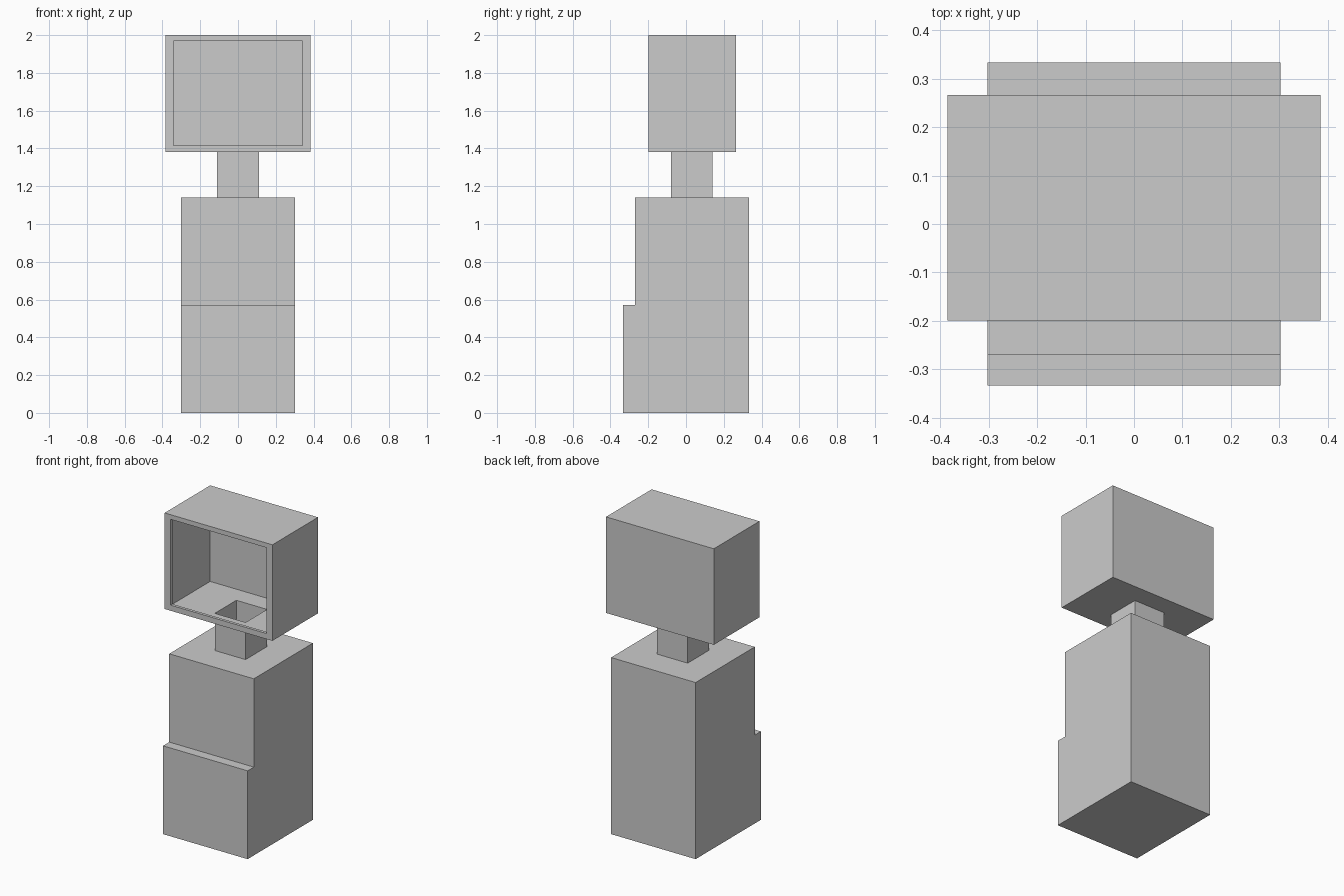
import bpy
import bmesh

if "Cube" in bpy.data.objects:
    bpy.data.objects.remove(bpy.data.objects["Cube"])

bm = bmesh.new()


def step(face, x, y, z):
    """Extrude a rectangular face and fit its new cap to the given ranges."""
    cap = bmesh.ops.extrude_discrete_faces(bm, faces=[face])["faces"][0]
    centre = cap.calc_center_median()
    for v in cap.verts:
        for i, (lo, hi) in enumerate((x, y, z)):
            v.co[i] = lo if v.co[i] < centre[i] else hi
    return cap


# Body: stepped side profile (y, z) swept across the width
profile = [(-0.333, 0), (0.333, 0), (0.333, 1.14),
           (-0.27, 1.14), (-0.27, 0.57), (-0.333, 0.57)]
side = bm.faces.new([bm.verts.new((-0.302, y, z)) for y, z in profile])
swept = bmesh.ops.extrude_face_region(bm, geom=[side], use_keep_orig=True)["geom"]
bmesh.ops.translate(bm, vec=(0.604, 0, 0),
                    verts=[g for g in swept if isinstance(g, bmesh.types.BMVert)])
bmesh.ops.recalc_face_normals(bm, faces=bm.faces[:])
top = max(bm.faces, key=lambda f: f.calc_center_median().z)

# Neck: inset from the body top, then raised
neck_x, neck_y = (-0.11, 0.11), (-0.08, 0.14)
top = step(top, neck_x, neck_y, (1.14, 1.14))
top = step(top, neck_x, neck_y, (1.38, 1.38))

# Head: flared from the neck, then raised as a hollow shell
head_x, head_y = (-0.385, 0.385), (-0.199, 0.266)
top = step(top, head_x, head_y, (1.38, 1.38))
step(top, head_x, head_y, (2.0, 2.0))

# Window: front frame, shallow inward lip, open middle
front = min((f for f in bm.faces if f.calc_center_median().z > 1.5),
            key=lambda f: f.calc_center_median().y)
win_x, win_z = (-0.342, 0.342), (1.416, 1.97)
front = step(front, win_x, (-0.199, -0.199), win_z)
front = step(front, win_x, (-0.18, -0.18), win_z)
bmesh.ops.delete(bm, geom=[front], context='FACES_ONLY')

bmesh.ops.recalc_face_normals(bm, faces=bm.faces[:])
mesh = bpy.data.meshes.new("kiosk_shell")
bm.to_mesh(mesh)
bm.free()
bpy.context.collection.objects.link(bpy.data.objects.new("kiosk_shell", mesh))
